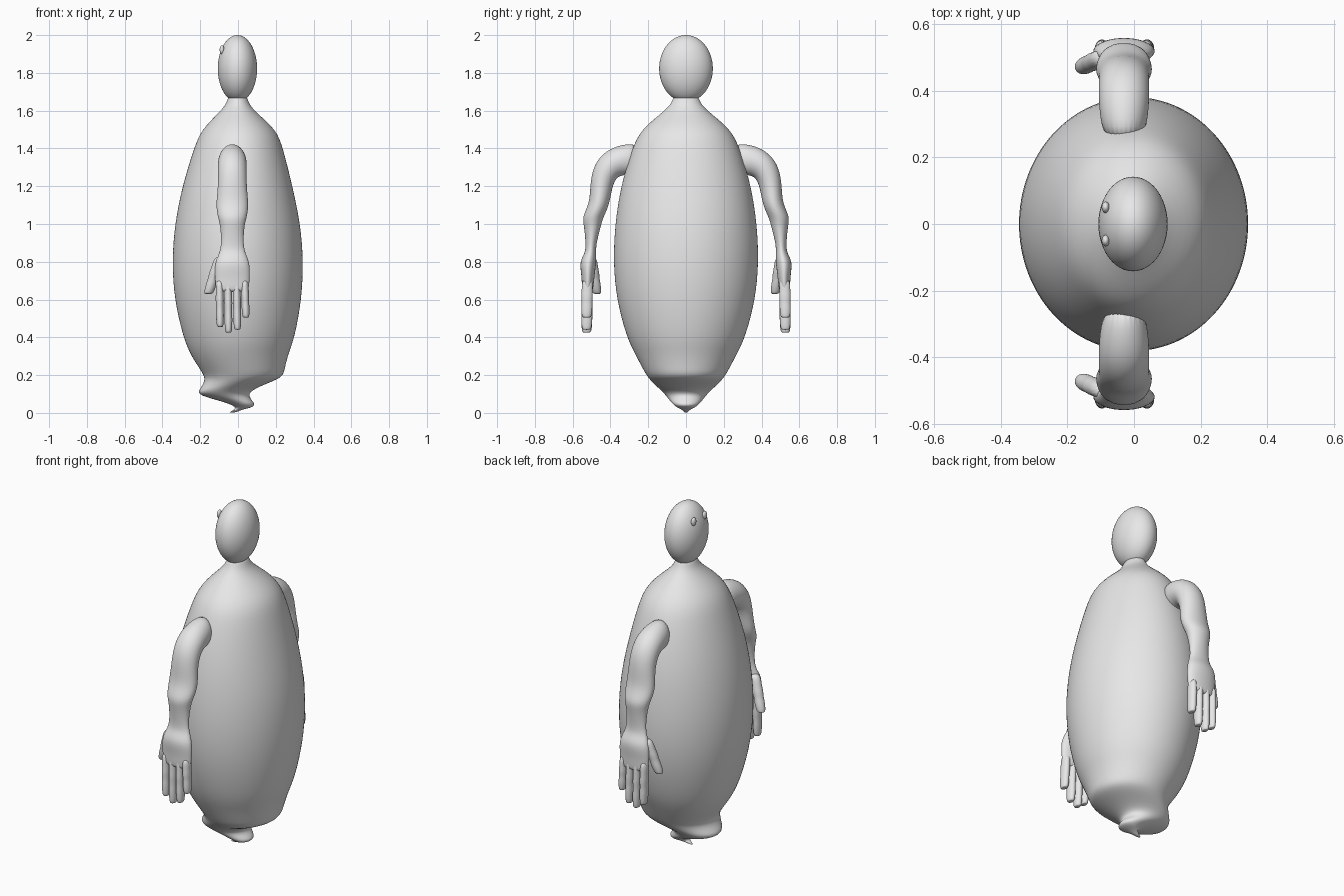
import bpy
import bmesh
from math import cos, sin, pi
from mathutils import Vector

cube = bpy.data.objects.get("Cube")
if cube:
    bpy.data.objects.remove(cube, do_unlink=True)

grey = bpy.data.materials.new("plain light grey")
grey.use_nodes = True
colour = (0.8, 0.8, 0.8, 1)
grey.diffuse_color = colour
grey.node_tree.nodes["Principled BSDF"].inputs["Base Color"].default_value = colour


def finish(name, bm, mirrored=False, subdivide=True):
    """Turn a bmesh into a smooth object, optionally mirrored across y."""
    bmesh.ops.recalc_face_normals(bm, faces=bm.faces[:])
    mesh = bpy.data.meshes.new(name)
    bm.to_mesh(mesh)
    bm.free()
    mesh.materials.append(grey)
    mesh.polygons.foreach_set("use_smooth", [True] * len(mesh.polygons))
    obj = bpy.data.objects.new(name, mesh)
    bpy.context.scene.collection.objects.link(obj)
    if mirrored:
        mirror = obj.modifiers.new("Mirror", "MIRROR")
        mirror.use_axis = (False, True, False)
        mirror.use_mirror_merge = False
    if subdivide:
        smooth = obj.modifiers.new("Subdivision", "SUBSURF")
        smooth.levels = smooth.render_levels = 2
    return obj


def loft(name, rings, sides, mirrored=False):
    """Skin ellipses; each ring is two opposite points and a sideways half axis."""
    bm = bmesh.new()
    loops = []
    for start, end, across in rings:
        start, end, across = Vector(start), Vector(end), Vector(across)
        centre, half = (start + end) / 2, (end - start) / 2
        angles = [2 * pi * i / sides for i in range(sides)]
        loops.append([bm.verts.new(centre + half * cos(a) + across * sin(a)) for a in angles])
    for low, high in zip(loops, loops[1:]):
        for i in range(sides):
            j = (i + 1) % sides
            bm.faces.new((low[i], low[j], high[j], high[i]))
    bm.faces.new(loops[0])
    bm.faces.new(loops[-1])
    return finish(name, bm, mirrored)


def ellipsoid(name, centre, radii, mirrored=False):
    bm = bmesh.new()
    bmesh.ops.create_uvsphere(bm, u_segments=48, v_segments=32, radius=1)
    bmesh.ops.scale(bm, vec=radii, verts=bm.verts[:])
    bmesh.ops.translate(bm, vec=centre, verts=bm.verts[:])
    return finish(name, bm, mirrored, subdivide=False)


# Body: upright rings as height, low x, high x, half depth in y
upright = [
    (1.69, -.05, .045, .065), (1.64, -.058, .055, .073), (1.59, -.1, .095, .125),
    (1.5, -.195, .205, .24), (1.4, -.235, .24, .287), (1.2, -.297, .29, .348),
    (1, -.337, .333, .378), (.8, -.352, .349, .388), (.6, -.339, .339, .37),
    (.4, -.292, .302, .316),
]
body = [((a, 0, z), (b, 0, z), (0, depth, 0)) for z, a, b, depth in upright]

# Twisted base: tilted rings as low x, its height, high x, its height, half depth
tilted = [
    (-.25, .3, .27, .32, .27), (-.19, .215, .248, .235, .225),
    (-.172, .175, .24, .19, .2), (-.2, .13, .165, .16, .16),
    (-.22, .098, .065, .118, .12), (-.12, .07, .055, .085, .095),
    (-.05, .05, .095, .046, .072), (-.01, .03, .075, .028, .048),
    (-.02, .016, .02, .018, .02), (-.055, 0, -.01, .002, .008),
]
body += [((a, 0, az), (b, 0, bz), (0, depth, 0)) for a, az, b, bz, depth in tilted]
loft("body", body, 32)

# Head and eyes
ellipsoid("head", (-.003, 0, 1.823), (.104, .142, .177))
ellipsoid("eyes", (-.085, .05, 1.922), (.012, .017, .024), mirrored=True)

# Arms: inner y and z, outer y and z, half width in x
ARM_X = -.03
arm = [
    (.26, 1.25, .24, 1.43, .06), (.32, 1.262, .34, 1.422, .074),
    (.365, 1.25, .425, 1.39, .077), (.385, 1.21, .49, 1.315, .076),
    (.396, 1.16, .508, 1.21, .077), (.41, 1.09, .51, 1.11, .088),
    (.44, 1.03, .55, 1.04, .077), (.45, .99, .54, .99, .063),
    (.477, .89, .53, .89, .058), (.475, .84, .535, .845, .07),
    (.475, .79, .565, .8, .093), (.485, .72, .552, .72, .094),
    (.49, .66, .552, .66, .088), (.5, .64, .545, .64, .08),
]
loft("arms", [((ARM_X, y, z), (ARM_X, w, v), (half, 0, 0)) for y, z, w, v, half in arm],
     24, mirrored=True)


def digit(name, base, tip, wide, deep):
    """A finger tapering from base to tip, with slightly swollen joints."""
    base, tip = Vector(base), Vector(tip)
    rings = []
    for along, size in ((0, 1), (.3, .95), (.45, 1.05), (.6, .92),
                        (.75, 1), (.93, .9), (.99, .75), (1, .5)):
        centre = base.lerp(tip, along)
        reach = Vector((0, deep * size, 0))
        rings.append((centre - reach, centre + reach, (wide * size, 0, 0)))
    loft(name, rings, 12, mirrored=True)


# Fingers and thumbs
for name, root, end, height in (
        ("index_fingers", -.098, -.095, .455), ("middle_fingers", -.053, -.05, .425),
        ("ring_fingers", -.008, -.003, .44), ("little_fingers", .034, .042, .505)):
    digit(name, (root, .522, .71), (end, .526, height), .022, .031)
digit("thumbs", (-.095, .5, .83), (-.157, .471, .63), .03, .028)
